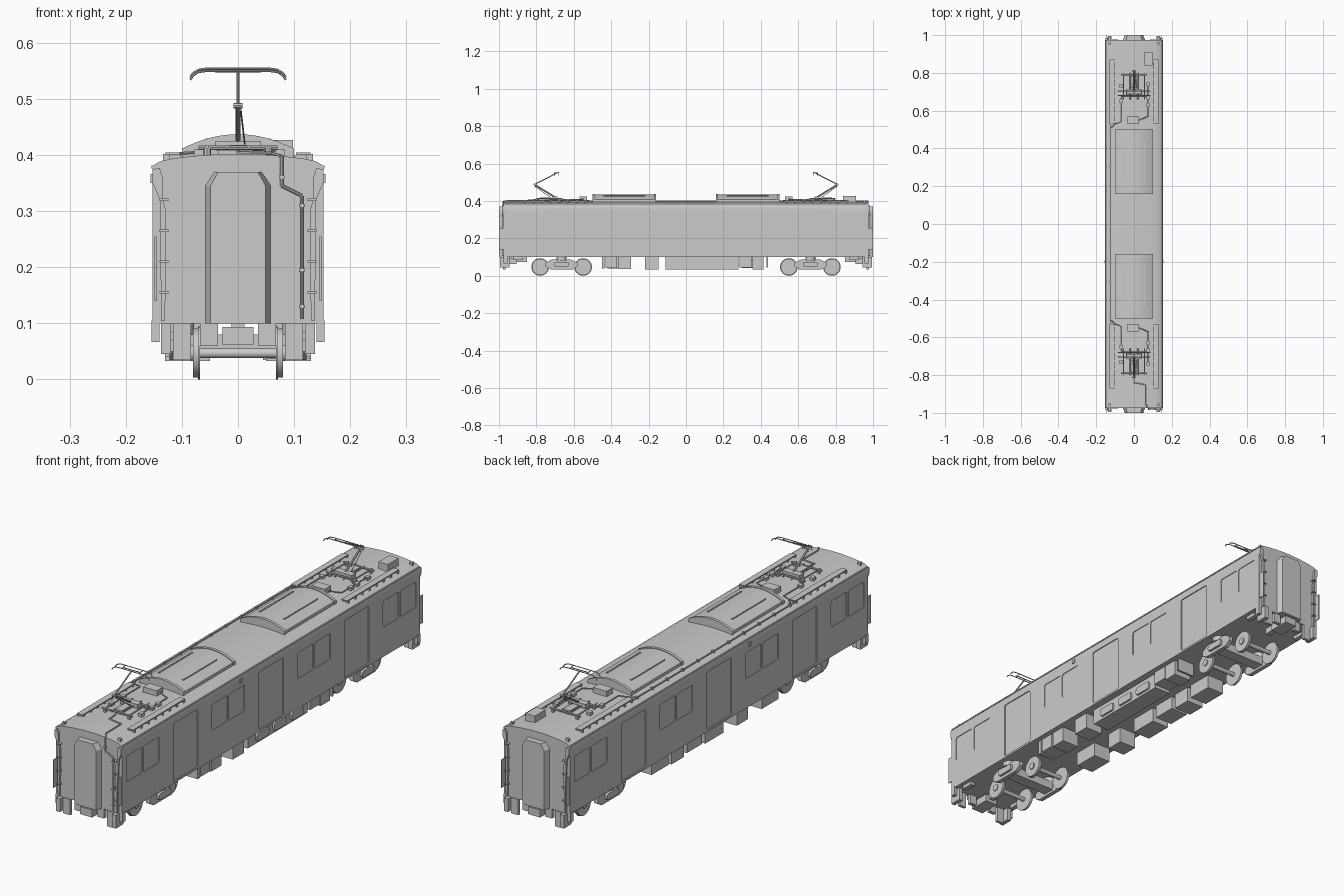
import bpy, bmesh, math
from mathutils import Vector, Matrix


def finish(name, bm, smooth=False):
    bmesh.ops.recalc_face_normals(bm, faces=bm.faces[:])
    me = bpy.data.meshes.new(name)
    bm.to_mesh(me)
    bm.free()
    ob = bpy.data.objects.new(name, me)
    bpy.context.collection.objects.link(ob)
    if smooth:
        bpy.context.view_layer.objects.active = ob
        ob.select_set(True)
        bpy.ops.object.shade_smooth_by_angle(angle=math.radians(35))
        ob.select_set(False)
    return ob


def add_prism(bm, pts, axis, a, b, taper=1.0):
    place = {'x': lambda u, v, w: (w, u, v),
             'y': lambda u, v, w: (u, w, v),
             'z': lambda u, v, w: (u, v, w)}[axis]
    lo = [bm.verts.new(place(u, v, a)) for u, v in pts]
    hi = [bm.verts.new(place(u * taper, v, b)) for u, v in pts]
    bm.faces.new(lo)
    bm.faces.new(hi)
    n = len(pts)
    for i in range(n):
        j = (i + 1) % n
        bm.faces.new((lo[i], lo[j], hi[j], hi[i]))


def prism(name, pts, axis, a, b, taper=1.0, smooth=False):
    bm = bmesh.new()
    add_prism(bm, pts, axis, a, b, taper)
    return finish(name, bm, smooth)


def boxes(name, items):
    """One object from several (x0, x1, y0, y1, z0, z1) boxes."""
    bm = bmesh.new()
    for x0, x1, y0, y1, z0, z1 in items:
        add_prism(bm, [(x0, y0), (x1, y0), (x1, y1), (x0, y1)], 'z', z0, z1)
    return finish(name, bm)


def rods(name, segs, seg_count=8):
    """One object from several (start, end, radius) cylinders."""
    bm = bmesh.new()
    for p, q, r in segs:
        p, q = Vector(p), Vector(q)
        rot = (q - p).to_track_quat('Z', 'Y').to_matrix().to_4x4()
        bmesh.ops.create_cone(bm, cap_ends=True, segments=seg_count, radius1=r, radius2=r,
                              depth=(q - p).length, matrix=Matrix.Translation((p + q) / 2) @ rot)
    return finish(name, bm, True)


def path(pts, r):
    return [(pts[i], pts[i + 1], r) for i in range(len(pts) - 1)]


def rounded(u0, u1, v0, v1, r, n=3):
    pts = []
    for k, (cu, cv) in enumerate([(u1 - r, v1 - r), (u0 + r, v1 - r), (u0 + r, v0 + r), (u1 - r, v0 + r)]):
        for i in range(n + 1):
            a = math.pi / 2 * (k + i / n)
            pts.append((cu + r * math.cos(a), cv + r * math.sin(a)))
    return pts


# body shell with shallow door and window recesses
half = [(0.152, 0.1), (0.152, 0.376), (0.149, 0.383), (0.138, 0.389), (0.115, 0.394), (0.07, 0.399), (0.025, 0.402)]
body = prism("car_body", half + [(-x, z) for x, z in reversed(half)], 'y', -0.975, 0.975, smooth=True)
bm = bmesh.new()
for s in (-1, 1):
    for c in (-0.56, 0, 0.56):
        add_prism(bm, rounded(c - 0.08, c + 0.08, 0.108, 0.347, 0.008), 'x', s * 0.148, s * 0.17)
    for c in (-0.84, -0.28, 0.28, 0.84):
        for d in (-1, 1):
            m = c + d * 0.056
            add_prism(bm, rounded(m - 0.051, m + 0.051, 0.222, 0.33, 0.008), 'x', s * 0.149, s * 0.17)
cutter = finish("opening_cutter", bm)
cutter.hide_render = True
cutter.hide_set(True)
mod = body.modifiers.new("openings", 'BOOLEAN')
mod.operation = 'DIFFERENCE'
mod.solver = 'EXACT'
mod.object = cutter

# rain gutters and side lamps
boxes("rain_gutters", [(min(s * 0.149, s * 0.154), max(s * 0.149, s * 0.154), -0.975, 0.975, 0.376, 0.381) for s in (-1, 1)])
boxes("side_lamps", [(s * 0.153 - 0.003, s * 0.153 + 0.003, -0.207, -0.193, 0.35, 0.366) for s in (-1, 1)])


def arc(w, top, rise, base, n=16):
    xs = [w - 2 * w * i / n for i in range(n + 1)]
    return [(w, base)] + [(x, top - rise * (x / w) ** 2) for x in xs] + [(-w, base)]


for s, end in ((-1, "front"), (1, "rear")):
    # roof air conditioner: core, end rims and side grilles
    c = s * 0.33
    prism(end + "_cooler_core", arc(0.098, 0.434, 0.026, 0.392), 'y', c - 0.168, c + 0.168, smooth=True)
    for d in (-1, 1):
        prism(end + "_cooler_rim", arc(0.1, 0.437, 0.026, 0.392), 'y', c + d * 0.158, c + d * 0.17, smooth=True)
    boxes(end + "_cooler_grilles", [(d * 0.055 - 0.003, d * 0.055 + 0.003, c - 0.11, c + 0.11, 0.42, 0.4295) for d in (-1, 1)])

    # roof walkways on small feet
    items = []
    for d in (-1, 1):
        x = d * 0.116
        items.append((x - 0.013, x + 0.013, s * 0.7 - 0.17, s * 0.7 + 0.17, 0.4, 0.404))
        for i in range(8):
            y = s * 0.7 - 0.161 + i * 0.046
            items.append((x - 0.015, x + 0.015, y - 0.004, y + 0.004, 0.388, 0.4))
    boxes(end + "_roof_walkways", items)

    # pantograph base frame with insulators
    segs = []
    for y in (0.68, 0.79):
        segs.append(((-0.07, s * y, 0.413), (0.07, s * y, 0.413), 0.004))
        for x in (-0.055, 0.055):
            segs.append(((x, s * y, 0.396), (x, s * y, 0.413), 0.007))
    for x in (-0.055, -0.02, 0.02, 0.055):
        segs.append(((x, s * 0.66, 0.414), (x, s * 0.8, 0.414), 0.003))
    rods(end + "_pantograph_base", segs)
    boxes(end + "_pantograph_drive", [(-0.04, 0.04, s * 0.7 - 0.014, s * 0.7 + 0.014, 0.408, 0.425),
                                      (-0.015, 0.015, s * 0.75 - 0.03, s * 0.75 + 0.03, 0.408, 0.418)])
    # single arm and collector head
    knee = (0, s * 0.81, 0.488)
    segs = [((0, s * 0.70, 0.42), knee, 0.0045), (knee, (0, s * 0.692, 0.549), 0.003),
            ((0.012, s * 0.725, 0.42), (0.005, s * 0.81, 0.48), 0.0015),
            ((-0.008, s * 0.81, 0.488), (0.008, s * 0.81, 0.488), 0.005),
            ((-0.04, s * 0.692, 0.549), (0.04, s * 0.692, 0.549), 0.002)]
    rods(end + "_pantograph_arm", segs)
    segs = []
    for y, z in ((0.68, 0.554), (0.704, 0.55)):
        horn = [(0.055, z), (0.07, z - 0.002), (0.08, z - 0.008), (0.085, z - 0.016)]
        line = [(-u, s * y, v) for u, v in reversed(horn)] + [(u, s * y, v) for u, v in horn]
        segs += path(line, 0.002)
    segs += [((x, s * 0.68, 0.553), (x, s * 0.704, 0.549), 0.002) for x in (-0.04, 0.04)]
    rods(end + "_collector_head", segs, 6)

    # roof electrical boxes and cables
    items = [(-0.035, 0.027, s * 0.55 - 0.02, s * 0.55 + 0.02, 0.397, 0.424)]
    for x, y in ((-0.07, 0.65), (0.075, 0.63), (0.075, 0.67), (-0.07, 0.73), (0.075, 0.74)):
        items.append((x - 0.008, x + 0.008, s * y - 0.01, s * y + 0.01, 0.394, 0.411))
    for x in (-0.128, 0.128):
        items.append((x - 0.006, x + 0.006, s * 0.955 - 0.006, s * 0.955 + 0.006, 0.385, 0.402))
    boxes(end + "_roof_boxes", items)
    rods(end + "_roof_cables", path([(-0.12, s * 0.51, 0.4), (-0.1, s * 0.53, 0.403), (-0.07, s * 0.54, 0.405),
                                     (-0.07, s * 0.66, 0.405), (-0.05, s * 0.68, 0.41)], 0.0025)
         + path([(0.027, s * 0.55, 0.41), (0.075, s * 0.57, 0.408), (0.075, s * 0.74, 0.408)], 0.0025))

    # gangway with sloped shoulders, tapered outward
    g = [(0.06, 0.1), (0.06, 0.345), (0.043, 0.37)]
    prism(end + "_gangway", g + [(-x, z) for x, z in reversed(g)], 'y', s * 0.97, s * 1.0, taper=0.82)

    # end-wall corner posts, step rungs, safety plates, hanging plates
    for d in (-1, 1):
        post = [(0.13, 0.105), (0.137, 0.105), (0.139, 0.32), (0.152, 0.35), (0.152, 0.374), (0.14, 0.377),
                (0.134, 0.36), (0.134, 0.32), (0.128, 0.3)]
        prism(end + "_corner_post", [(d * x, z) for x, z in post], 'y', s * 0.97, s * 0.984)
    items = []
    for d in (-1, 1):
        for z in (0.155, 0.21, 0.265, 0.32):
            items.append((d * 0.132 - 0.008, d * 0.132 + 0.008, s * 0.98 - 0.009, s * 0.98 + 0.009, z - 0.002, z + 0.002))
        items.append((d * 0.147 - 0.002, d * 0.147 + 0.002, s * 0.985 - 0.014, s * 0.985 + 0.014, 0.14, 0.255))
        items.append((d * 0.147 - 0.007, d * 0.147 + 0.007, s * 0.965 - 0.01, s * 0.965 + 0.01, 0.067, 0.105))
    boxes(end + "_end_fittings", items)
    items = [(-0.028, 0.028, s * 0.95 - 0.045, s * 0.95 + 0.045, 0.062, 0.093),
             (-0.012, 0.012, s * 0.9 - 0.05, s * 0.9 + 0.05, 0.075, 0.1)]
    for d in (-1, 1):
        items.append((d * 0.052 - 0.016, d * 0.052 + 0.016, s * 0.965 - 0.008, s * 0.965 + 0.008, 0.06, 0.1))
        items.append((d * 0.128 - 0.009, d * 0.128 + 0.009, s * 0.97 - 0.025, s * 0.97 + 0.025, 0.045, 0.1))
        items.append((d * 0.1 - 0.016, d * 0.1 + 0.016, s * 0.972 - 0.006, s * 0.972 + 0.006, 0.035, 0.1))
        items.append((d * 0.125 - 0.01, d * 0.125 + 0.01, s * 0.9 - 0.025, s * 0.9 + 0.025, 0.085, 0.1))
    boxes(end + "_coupler_and_plates", items)

    # bogie: wheelsets, side frames, bolster, springs
    b = s * 0.665
    segs = []
    for y in (b - 0.115, b + 0.115):
        segs.append(((-0.08, y, 0.047), (0.08, y, 0.047), 0.009))
        for d in (-1, 1):
            segs += [((d * 0.068, y, 0.047), (d * 0.071, y, 0.047), 0.047),
                     ((d * 0.071, y, 0.047), (d * 0.08, y, 0.047), 0.044),
                     ((d * 0.08, y, 0.047), (d * 0.084, y, 0.047), 0.014)]
    rods(end + "_wheelsets", segs, 32)
    frame = [(-0.085, 0.05), (-0.06, 0.035), (0.06, 0.035), (0.085, 0.05), (0.085, 0.07),
             (0.05, 0.088), (-0.05, 0.088), (-0.085, 0.07)]
    for d in (-1, 1):
        prism(end + "_bogie_side_frame", [(b + y, z) for y, z in frame], 'x', d * 0.104, d * 0.122)
        prism(end + "_bogie_damper_panel", rounded(b - 0.04, b + 0.04, 0.048, 0.075, 0.01), 'x', d * 0.12, d * 0.132)
    boxes(end + "_bogie_bolster", [(-0.12, 0.12, b - 0.025, b + 0.025, 0.045, 0.08)])
    rods(end + "_air_springs", [((d * 0.105, b, 0.08), (d * 0.105, b, 0.101), 0.027) for d in (-1, 1)], 20)

# rear roof box and long roof conduit with clips
boxes("roof_aerial_box", [(0.055, 0.098, 0.84, 0.91, 0.395, 0.427)])
rods("roof_conduit", [((-0.125, -0.53, 0.396), (-0.125, 0.53, 0.396), 0.003)])
boxes("conduit_clips", [(-0.13, -0.12, -0.5 + i * 0.1 - 0.004, -0.5 + i * 0.1 + 0.004, 0.388, 0.401) for i in range(11)])

# front end cable running from roof to underframe
rods("front_end_cable", path([(0.0, -0.8, 0.408), (0.0, -0.84, 0.404), (0.06, -0.85, 0.403), (0.06, -0.95, 0.402),
                              (0.078, -0.979, 0.398), (0.078, -0.979, 0.345), (0.114, -0.979, 0.327),
                              (0.114, -0.979, 0.108)], 0.003))
boxes("cable_clips", [(x - 0.005, x + 0.005, -0.984, -0.974, z - 0.003, z + 0.003)
                      for x, z in ((0.078, 0.36), (0.114, 0.31), (0.114, 0.195), (0.114, 0.13))])

# underfloor equipment along the right side (y0, y1, bottom)
right = [(-0.45, -0.435, 0.04), (-0.43, -0.37, 0.042), (-0.36, -0.295, 0.037), (-0.22, -0.147, 0.033),
         (0.285, 0.35, 0.045), (0.355, 0.415, 0.035), (0.43, 0.438, 0.045)]
boxes("right_equipment", [(0.05, 0.13, a, b, z, 0.101) for a, b, z in right])
boxes("inverter_case", [(0.045, 0.122, -0.11, 0.28, 0.035, 0.101)])
for i in range(3):
    y = -0.06 + i * 0.113
    prism("inverter_cover", rounded(y, y + 0.08, 0.045, 0.078, 0.009), 'x', 0.12, 0.13)

# underfloor equipment along the left side
left = [(-0.42, -0.31, 0.04), (-0.22, -0.147, 0.033), (-0.06, 0.06, 0.038), (0.08, 0.18, 0.045),
        (0.2, 0.28, 0.036), (0.3, 0.41, 0.042)]
boxes("left_equipment", [(-0.13, -0.05, a, b, z, 0.101) for a, b, z in left])
